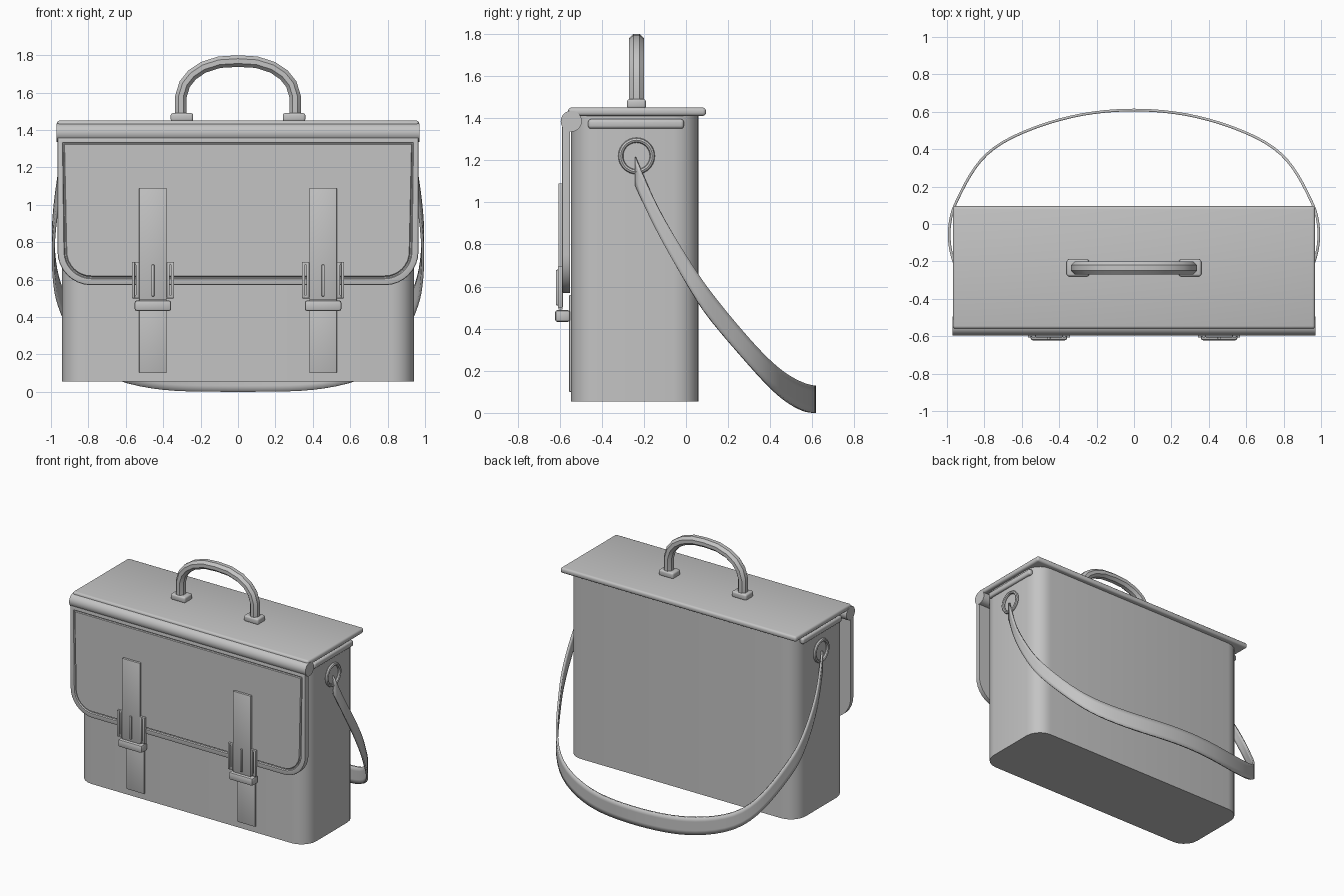
import bpy, bmesh, math
from mathutils import Vector

if "Cube" in bpy.data.objects:
    bpy.data.objects.remove(bpy.data.objects["Cube"])

grey = bpy.data.materials.new("plain grey")
grey.diffuse_color = (0.55, 0.55, 0.55, 1)
grey.use_nodes = True
grey.node_tree.nodes["Principled BSDF"].inputs["Base Color"].default_value = grey.diffuse_color


def finish(name, bm, angle=35):
    """Turn a bmesh into a shaded object."""
    bmesh.ops.recalc_face_normals(bm, faces=bm.faces)
    me = bpy.data.meshes.new(name)
    bm.to_mesh(me)
    bm.free()
    me.materials.append(grey)
    ob = bpy.data.objects.new(name, me)
    bpy.context.collection.objects.link(ob)
    bpy.ops.object.select_all(action='DESELECT')
    ob.select_set(True)
    bpy.context.view_layer.objects.active = ob
    bpy.ops.object.shade_smooth_by_angle(angle=math.radians(angle))
    return ob


def box(name, x, y, z, bevel=0.0, segments=2, vertical_only=False):
    """Box from (min, max) ranges, with optional rounded edges."""
    bm = bmesh.new()
    bmesh.ops.create_cube(bm, size=1)
    for v in bm.verts:
        v.co = [r[0] if c < 0 else r[1] for c, r in zip(v.co, (x, y, z))]
    if bevel:
        edges = [e for e in bm.edges if not vertical_only
                 or abs(e.verts[0].co.z - e.verts[1].co.z) > 0.01]
        bmesh.ops.bevel(bm, geom=edges, offset=bevel, segments=segments,
                        profile=0.5, affect='EDGES')
    return finish(name, bm)


def sweep(name, path, section, axis):
    """Sweep a closed section (side, axis offsets) along a path lying across axis."""
    bm = bmesh.new()
    axis, rings = Vector(axis), []
    path = [Vector(p) for p in path]
    for i, p in enumerate(path):
        t = (path[min(i + 1, len(path) - 1)] - path[max(i - 1, 0)]).normalized()
        side = t.cross(axis)
        rings.append([bm.verts.new(p + side * a + axis * b) for a, b in section])
    n = len(section)
    for r, s in zip(rings, rings[1:]):
        for k in range(n):
            bm.faces.new((r[k], r[(k + 1) % n], s[(k + 1) % n], s[k]))
    bm.faces.new(rings[0])
    bm.faces.new(rings[-1])
    return finish(name, bm)


# Bag body with rounded upright corners
box("body", (-.94, .94), (-.545, .06), (.055, 1.415), .12, 5, True)

# Lid plate and rolled front hinge
box("lid", (-.968, .968), (-.56, .095), (1.41, 1.45), .015, 3)
bm = bmesh.new()
bmesh.ops.create_cone(bm, cap_ends=True, segments=24, radius1=.05, radius2=.05, depth=1.94)
for v in bm.verts:
    v.co = (v.co.z, v.co.x - .545, v.co.y + 1.385)
finish("hinge_roll", bm)

# Front flap with rounded lower corners and a stitched-in panel
R, W, B, T = .18, .965, .57, 1.36
outline = [(-W, T)]
for cx, start in ((-W + R, 180), (W - R, 270)):
    for i in range(9):
        a = math.radians(start + i * 90 / 8)
        outline.append((cx + R * math.cos(a), B + R + R * math.sin(a)))
outline.append((W, T))
bm = bmesh.new()
front = bm.faces.new([bm.verts.new((x, -.59, z)) for x, z in outline])
back = bmesh.ops.extrude_face_region(bm, geom=[front])
for v in back["geom"]:
    if isinstance(v, bmesh.types.BMVert):
        v.co.y = -.552
bmesh.ops.recalc_face_normals(bm, faces=bm.faces)
front = min(bm.faces, key=lambda f: f.calc_center_median().y)
rim = list(front.edges)
bmesh.ops.bevel(bm, geom=rim, offset=.008, segments=2, profile=.5, affect='EDGES')
front = max(bm.faces, key=lambda f: -f.normal.y * f.calc_area())
for width, depth in ((.026, 0), (.005, -.008), (.006, 0), (.005, .008)):
    bmesh.ops.inset_region(bm, faces=[front], thickness=width, depth=depth)
finish("flap", bm)

# Closing straps with buckles
for side, s in (("left", -.455), ("right", .455)):
    def part(name, x0, x1, y0, y1, z0, z1, bevel=.003):
        box(f"{side}_{name}", (s + x0, s + x1), (y0, y1), (z0, z1), bevel)
    part("lower_strap", -.073, .073, -.555, -.54, .10, .56)
    part("upper_strap", -.073, .073, -.606, -.586, .49, 1.09)
    part("strap_loop", -.098, .098, -.622, -.55, .432, .488, .012)
    for m in (-1, 1):
        for name, c in (("outer", .105), ("inner", .082)):
            part(f"buckle_{name}_bar", m * c - .008, m * c + .008, -.608, -.585, .5, .695)
    for name, z in (("bottom", .5), ("top", .677)):
        part(f"buckle_{name}_bar", -.113, .113, -.603, -.585, z, z + .018)
    part("buckle_prong", -.008, .008, -.618, -.6, .51, .68, .005)

# Carry handle: octagonal tube on two feet
half = [(.305, 1.47), (.305, 1.58), (.285, 1.645), (.245, 1.695),
        (.185, 1.735), (.1, 1.762)]
arc = [(-x, -.235, z) for x, z in half] + [(0, -.235, 1.768)] \
    + [(x, -.235, z) for x, z in reversed(half)]
octagon = [(.031 * math.cos(math.radians(a)) / .924, .035 * math.sin(math.radians(a)) / .924)
           for a in [22.5 + 45 * k for k in range(8)]]
sweep("handle", arc, octagon, (0, 1, 0))
for name, s in (("left", -.3), ("right", .3)):
    box(name + "_handle_foot", (s - .06, s + .06), (-.28, -.19), (1.445, 1.49), .012, 3)

# Side fittings: trim bar under the lid and strap ring
for name, s in (("left", -1), ("right", 1)):
    box(name + "_trim_bar", sorted((s * .92, s * .958)), (-.465, -.01), (1.35, 1.395), .014, 3)
    bm = bmesh.new()
    N, M = 32, 8
    ring = [[bm.verts.new((s * (.945 + .014 * math.sin(2 * math.pi * j / M)),
                           -.235 + r * math.cos(2 * math.pi * i / N),
                           1.22 + r * math.sin(2 * math.pi * i / N)))
             for j in range(M) for r in [.075 + .012 * math.cos(2 * math.pi * j / M)]]
            for i in range(N)]
    for i in range(N):
        for j in range(M):
            a, b = ring[i], ring[(i + 1) % N]
            bm.faces.new((a[j], b[j], b[(j + 1) % M], a[(j + 1) % M]))
    finish(name + "_ring", bm)

# Shoulder strap: hanging ribbon as (x, y, top z, bottom z) from ring to back
ribbon = [(.95, -.24, 1.215, 1.08), (.982, -.15, 1.0, .88), (.992, -.05, .83, .70),
          (.978, .06, .65, .515), (.94, .14, .54, .41), (.855, .31, .335, .215),
          (.725, .44, .20, .075), (.45, .55, .14, .008), (.22, .6, .13, 0)]
full = ribbon + [(0, .614, .13, 0)] + [(-p[0],) + p[1:] for p in reversed(ribbon)]
bm = bmesh.new()
pairs = [(bm.verts.new((x, y, t)), bm.verts.new((x, y, b))) for x, y, t, b in full]
for (a, b), (c, d) in zip(pairs, pairs[1:]):
    bm.faces.new((a, b, d, c))
strap = finish("shoulder_strap", bm)
sub = strap.modifiers.new("smooth", 'SUBSURF')
sub.levels = sub.render_levels = 2
sub.boundary_smooth = 'PRESERVE_CORNERS'
solid = strap.modifiers.new("thickness", 'SOLIDIFY')
solid.thickness = .014
solid.offset = 0
